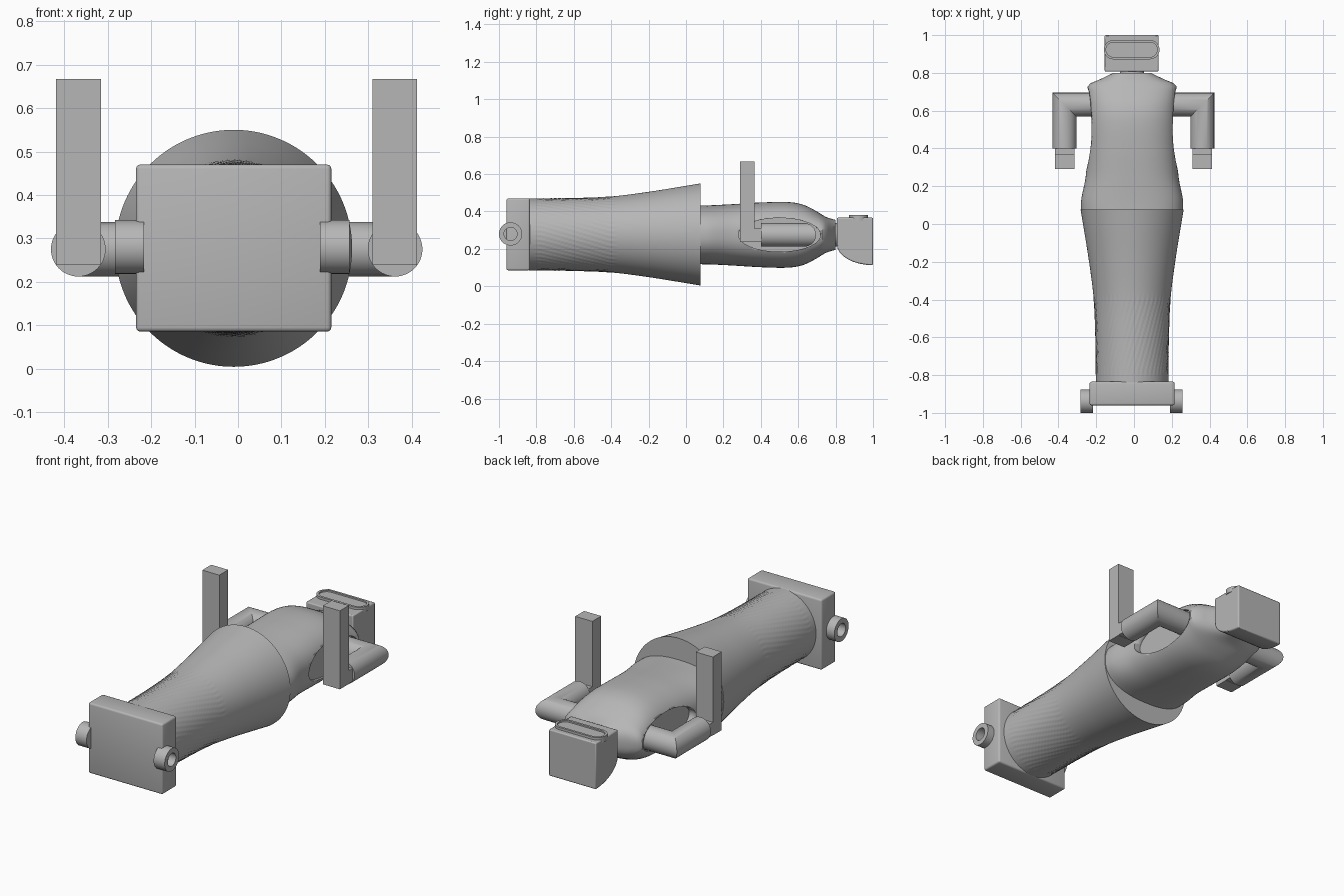
import bpy, bmesh
from math import sin, cos, pi, copysign

cube = bpy.data.objects.get("Cube")
if cube:
    bpy.data.objects.remove(cube, do_unlink=True)

grey = bpy.data.materials.new("plain_grey")
grey.use_nodes = True
COLOUR = (0.47, 0.47, 0.47, 1)
grey.diffuse_color = COLOUR
grey.node_tree.nodes["Principled BSDF"].inputs["Base Color"].default_value = COLOUR

CX, CZ = -0.01, 0.277     # body axis


def finish(name, bm, smooth=True):
    bmesh.ops.recalc_face_normals(bm, faces=bm.faces[:])
    mesh = bpy.data.meshes.new(name)
    bm.to_mesh(mesh)
    bm.free()
    mesh.materials.append(grey)
    obj = bpy.data.objects.new(name, mesh)
    bpy.context.collection.objects.link(obj)
    if smooth:
        smooth_sharp(obj)
    return obj


def smooth_sharp(obj):
    bpy.ops.object.select_all(action='DESELECT')
    obj.select_set(True)
    bpy.context.view_layer.objects.active = obj
    bpy.ops.object.shade_smooth_by_angle(angle=0.6)


def loft(name, rings):
    """Skin a list of equal-length point rings and cap both ends."""
    bm = bmesh.new()
    rows = [[bm.verts.new(p) for p in ring] for ring in rings]
    n = len(rows[0])
    for a, b in zip(rows, rows[1:]):
        for i in range(n):
            j = (i + 1) % n
            bm.faces.new((a[i], a[j], b[j], b[i]))
    bm.faces.new(rows[0])
    bm.faces.new(rows[-1])
    return finish(name, bm)


def box(name, x, y, z, bevel=0.0):
    bm = bmesh.new()
    bmesh.ops.create_cube(bm, size=1)
    for v in bm.verts:
        v.co = [(lo + hi) / 2 + c * (hi - lo) for c, (lo, hi) in zip(v.co, (x, y, z))]
    if bevel:
        bmesh.ops.bevel(bm, geom=bm.edges[:], offset=bevel, segments=3,
                        profile=0.5, affect='EDGES')
    return finish(name, bm, bevel > 0)


def angles(n):
    return [2 * pi * i / n for i in range(n)]


def sample(table, y):
    """Smoothly interpolate (y, values...) rows."""
    for k in range(len(table) - 1):
        a, b = table[k], table[k + 1]
        if y <= b[0] or k == len(table) - 2:
            t = min(1, max(0, (y - a[0]) / (b[0] - a[0])))
            before, after = table[max(k - 1, 0)], table[min(k + 2, len(table) - 1)]
            out = []
            for c in range(1, len(a)):
                h = b[0] - a[0]
                m0 = h * (b[c] - before[c]) / (b[0] - before[0])
                m1 = h * (after[c] - a[c]) / (after[0] - a[0])
                out.append((2*t**3 - 3*t*t + 1) * a[c] + (t**3 - 2*t*t + t) * m0
                           + (3*t*t - 2*t**3) * b[c] + (t**3 - t*t) * m1)
            return out


# Base block and its side hubs
box("base_block", (-0.235, 0.215), (-0.96, -0.835), (0.085, 0.47), 0.01)
for side, label in ((1, "left"), (-1, "right")):
    hub = [(0.062, 0.203), (0.062, 0.27), (0.035, 0.27), (0.035, 0.22)]
    loft(label + "_hub", [[(-0.0135 + side * x, -0.938 + r * cos(a), 0.28 + r * sin(a))
                           for a in angles(40)] for r, x in hub])

# Flared skirt with a twisted fluted band
skirt = [(-0.84, 0.192), (-0.6, 0.194), (-0.4, 0.203), (-0.2, 0.228), (0.0, 0.26), (0.078, 0.273)]
rings = []
for k in range(47):
    y = -0.84 + 0.918 * k / 46
    r = sample(skirt, y)[0]
    flute = 0.0015 if -0.8 < y < -0.4 else 0
    rings.append([(CX + (r + flute * cos(48 * (a + 1.5 * y))) * cos(a), y,
                   CZ + (r + flute * cos(48 * (a + 1.5 * y))) * sin(a)) for a in angles(192)])
loft("skirt", rings)

# Torso: rounded-box sections (y, half width, half depth)
torso_shape = [(0.07, 0.27, 0.157), (0.13, 0.269, 0.158), (0.25, 0.246, 0.164), (0.4, 0.238, 0.173),
               (0.55, 0.237, 0.175), (0.63, 0.236, 0.16), (0.7, 0.235, 0.125),
               (0.74, 0.228, 0.1), (0.77, 0.16, 0.088), (0.8, 0.1, 0.08)]


def rounded(c, power):
    return copysign(abs(c) ** power, c)


rings = []
for k in range(41):
    y = 0.07 + 0.73 * k / 40
    w, d = sample(torso_shape, y)
    rings.append([(CX + w * rounded(cos(a), 0.85), y, 0.275 + d * rounded(sin(a), 0.85))
                  for a in angles(72)])
torso = loft("torso", rings)

# Oval arm openings scooped out of the torso sides
for side, label in ((1, "left"), (-1, "right")):
    cutter = loft(label + "_opening_cutter",
                  [[(CX + side * x, 0.5 + 0.22 * cos(a), 0.275 + 0.09 * sin(a))
                    for a in angles(48)] for x in (0.205, 0.4)])
    cutter.hide_render = True
    cutter.hide_set(True)
    cut = torso.modifiers.new(label + "_opening", 'BOOLEAN')
    cut.operation = 'DIFFERENCE'
    cut.solver = 'EXACT'
    cut.object = cutter

# Mitred arms, hands and upright held bars
R = 0.063
for side, label in ((1, "left"), (-1, "right")):
    def ring(point):
        return [(-0.003 + side * p[0], p[1], 0.275 + R * sin(a))
                for a in angles(48) for p in (point(R * cos(a)),)]
    loft(label + "_arm", [ring(lambda c: (0.19, 0.632 + c)),
                          ring(lambda c: (0.365 + c, 0.632 + c)),
                          ring(lambda c: (0.365 + c, 0.4))])
    span = sorted((-0.003 + side * 0.313, -0.003 + side * 0.416))
    box(label + "_hand", span, (0.36, 0.42), (0.24, 0.31))
    box(label + "_bar", span, (0.29, 0.367), (0.238, 0.667))

# Neck
loft("neck", [[(CX + r * cos(a), y, 0.275 + r * sin(a)) for a in angles(40)]
              for y, r in ((0.79, 0.065), (0.825, 0.06))])

# Head: side profile with a curved jaw, extruded across
jaw = [(1.0 - 0.193 * sin(t * pi / 16), 0.223 - 0.11 * cos(t * pi / 16)) for t in range(9)]
profile = jaw + [(0.807, 0.367), (1.0, 0.367)]
bm = bmesh.new()
face = bm.faces.new([bm.verts.new((-0.155, y, z)) for y, z in profile])
extruded = bmesh.ops.extrude_face_region(bm, geom=[face])["geom"]
bmesh.ops.translate(bm, vec=(0.285, 0, 0),
                    verts=[g for g in extruded if isinstance(g, bmesh.types.BMVert)])
head = finish("head", bm)
edge = head.modifiers.new("soft_edges", 'BEVEL')
edge.width = 0.006
edge.segments = 2

# Visor: raised pill-shaped rim with a recessed lens


def pill(inset, z):
    r = 0.051 - inset
    return [(-0.0125 + copysign(0.0965, cos(a)) + r * cos(a), 0.923 + r * sin(a), z)
            for a in (2 * pi * (i + 0.5) / 48 for i in range(48))]


loft("visor", [pill(0, 0.35), pill(0, 0.38), pill(0.012, 0.38), pill(0.012, 0.372)])
